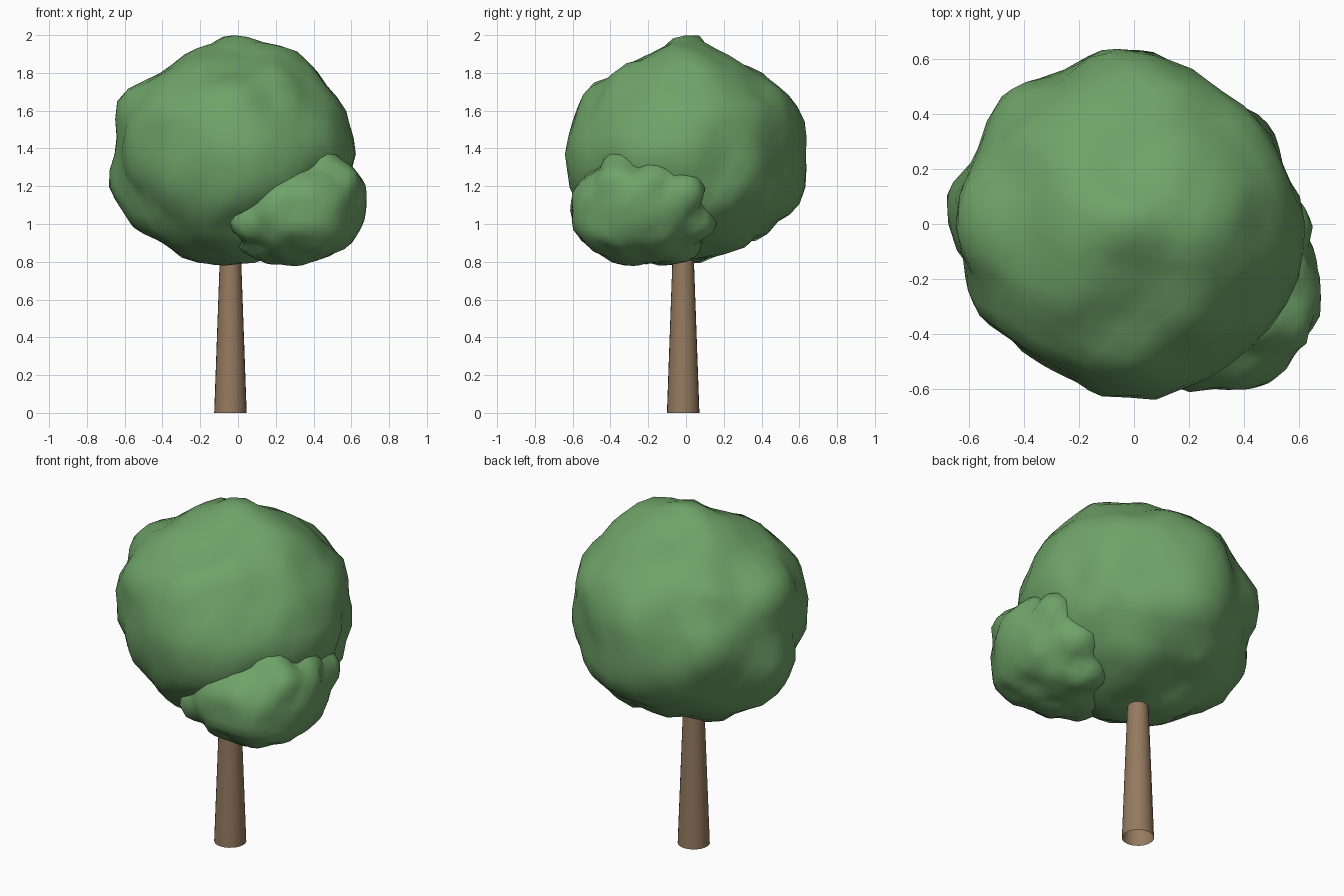
import bpy, bmesh, math
from mathutils import Vector, noise

if "Cube" in bpy.data.objects:
    bpy.data.objects.remove(bpy.data.objects["Cube"])


def material(name, rgb):
    m = bpy.data.materials.new(name)
    m.diffuse_color = (*rgb, 1)
    m.use_nodes = True
    m.node_tree.nodes["Principled BSDF"].inputs["Base Color"].default_value = m.diffuse_color
    return m


GREEN = material("leaf_green", (0.16, 0.37, 0.14))
BROWN = material("bark_brown", (0.30, 0.195, 0.115))


def finish(name, bm, mat, angle):
    bmesh.ops.recalc_face_normals(bm, faces=bm.faces)
    me = bpy.data.meshes.new(name)
    bm.to_mesh(me)
    bm.free()
    ob = bpy.data.objects.new(name, me)
    bpy.context.collection.objects.link(ob)
    me.materials.append(mat)
    bpy.ops.object.select_all(action='DESELECT')
    ob.select_set(True)
    bpy.context.view_layer.objects.active = ob
    bpy.ops.object.shade_smooth_by_angle(angle=math.radians(angle))
    return ob


def blob(name, center, radii, front, side, top, extra, lump, scale, rest):
    """Lumpy foliage: an ellipsoid pulled to outlines in three planes."""
    c = Vector(center)
    pts = ([Vector((x, c.y, z)) for x, z in front]
           + [Vector((c.x, y, z)) for y, z in side]
           + [Vector((x, y, c.z)) for x, y in top]
           + [Vector(p) for p in extra])

    def ellipsoid(d):
        return 1 / math.sqrt(sum((d[i] / radii[i]) ** 2 for i in range(3)))

    ctrl = []
    for p in pts:
        d = (p - c).normalized()
        ctrl.append((d, (p - c).length / ellipsoid(d)))
    bm = bmesh.new()
    bmesh.ops.create_icosphere(bm, subdivisions=4, radius=1)
    for v in bm.verts:
        d = v.co.normalized()
        total, acc, near = 0.06, 0.06 * rest, 0
        for cd, ratio in ctrl:
            w = math.exp(-(d - cd).length_squared / 0.02)
            total += w
            acc += w * ratio
            near = max(near, w)
        n = noise.noise(d * scale + c) * lump * (1 - 0.7 * near)
        v.co = c + d * ellipsoid(d) * (acc / total + n)
    return finish(name, bm, GREEN, 60)


# Main crown
blob("crown", (-0.02, 0.0, 1.37), (0.65, 0.64, 0.61),
     front=[(-0.03, 2.0), (0.15, 1.96), (0.37, 1.86), (0.5, 1.7), (0.6, 1.5),
            (0.63, 1.37), (0.59, 1.25), (-0.2, 1.94), (-0.37, 1.84),
            (-0.45, 1.77), (-0.57, 1.75), (-0.63, 1.67), (-0.65, 1.5),
            (-0.65, 1.4), (-0.68, 1.2), (-0.6, 1.03), (-0.4, 0.9),
            (-0.25, 0.81), (-0.12, 0.785), (0.0, 0.81)],
     side=[(-0.2, 1.9), (-0.33, 1.82), (-0.5, 1.74), (-0.59, 1.6),
           (-0.61, 1.48), (-0.63, 1.35), (-0.6, 1.18), (0.2, 1.87),
           (0.44, 1.76), (0.56, 1.66), (0.64, 1.5), (0.64, 1.3),
           (0.61, 1.12), (0.45, 0.99), (0.28, 0.89), (0.13, 0.82)],
     top=[(-0.12, 0.64), (0.05, 0.64), (0.15, 0.58), (0.36, 0.47),
          (0.5, 0.35), (0.54, 0.2), (-0.28, 0.54), (-0.5, 0.44),
          (-0.56, 0.3), (-0.66, 0.08), (-0.62, -0.15), (-0.57, -0.3),
          (-0.4, -0.47), (-0.28, -0.55), (-0.03, -0.63), (0.2, -0.59)],
     extra=[], lump=0.07, scale=3.0, rest=0.96)

# Smaller lower clump at front right
blob("side_clump", (0.32, -0.25, 1.07), (0.36, 0.38, 0.29),
     front=[(0.68, 1.12), (0.67, 1.22), (0.13, 0.80), (0.25, 0.79),
            (0.38, 0.80), (0.5, 0.86), (0.63, 0.95)],
     side=[(-0.35, 0.79), (-0.5, 0.87), (-0.58, 0.95), (-0.6, 1.07)],
     top=[(0.67, -0.2), (0.64, -0.06), (0.6, -0.45), (0.43, -0.6),
          (0.33, -0.6), (0.1, -0.57)],
     extra=[(-0.03, -0.5, 0.98), (0.12, -0.57, 1.1), (0.3, -0.53, 1.26),
            (0.49, -0.37, 1.38), (0.59, -0.15, 1.31), (0.62, 0.07, 1.2),
            (0.48, 0.15, 1.0), (0.33, 0.03, 0.81), (0.05, -0.35, 0.84),
            (0.6, -0.4, 1.3), (0.45, -0.53, 1.24)],
     lump=0.07, scale=3.0, rest=1.0)

# Tapered trunk, open at both ends, running up into the crown
bm = bmesh.new()
bmesh.ops.create_cone(bm, cap_ends=False, segments=24,
                      radius1=0.086, radius2=0.05, depth=1.0)
bmesh.ops.translate(bm, verts=bm.verts, vec=(-0.04, -0.015, 0.5))
finish("trunk", bm, BROWN, 40)
